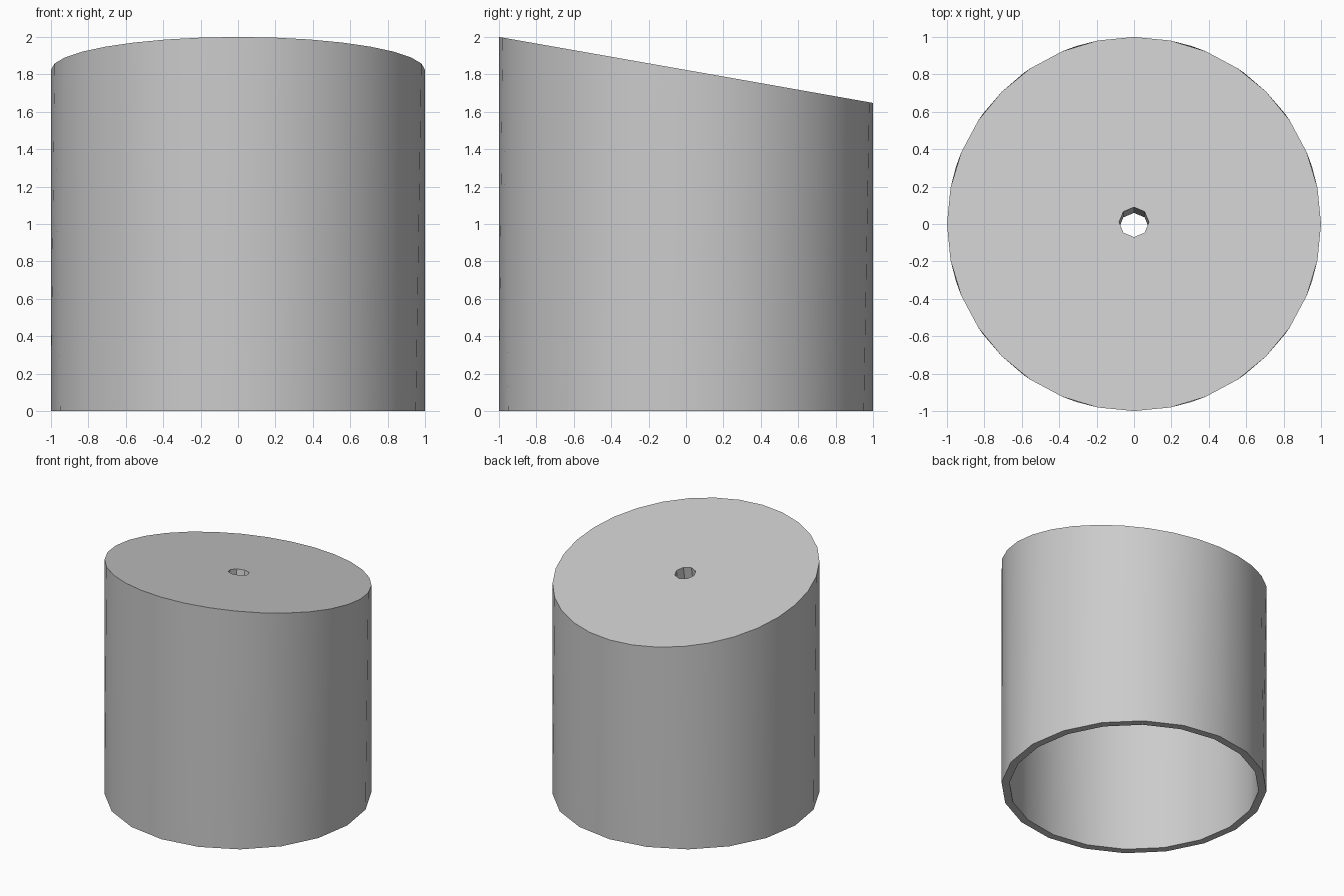
import bpy, bmesh
from math import cos, sin, tan, pi, radians

cube = bpy.data.objects.get("Cube")
if cube:
    bpy.data.objects.remove(cube, do_unlink=True)

TILT = radians(10)
OUTER, INNER, HOLE = 1.0, 0.94, 0.08
MID = 2.0 - tan(TILT)      # height of the sloping top on the axis
CAP = 0.18                 # vertical thickness of the sloping top

bm = bmesh.new()


def ring(radius, sides, height, slope=0.0, shift=0.0):
    """Ring of vertices lying on a level or sloping plane."""
    verts = []
    for i in range(sides):
        a = 2 * pi * i / sides
        y = radius * sin(a) + shift
        verts.append(bm.verts.new((radius * cos(a), y, height - y * slope)))
    return verts


def join(a, b):
    """Skin two rings that may have different side counts."""
    n, m = len(a), len(b)
    i = j = 0
    while i < n or j < m:
        p, q = a[i % n], b[j % m]
        step_a, step_b = (i + 1) * m, (j + 1) * n
        if step_a == step_b:
            bm.faces.new((p, a[(i + 1) % n], b[(j + 1) % m], q))
            i, j = i + 1, j + 1
        elif step_a < step_b:
            bm.faces.new((p, a[(i + 1) % n], q))
            i += 1
        else:
            bm.faces.new((p, b[(j + 1) % m], q))
            j += 1


# Outer wall, sloping top, hole square to the slope, ceiling, inner wall, rim
slope = tan(TILT)
drop = CAP * sin(TILT) * cos(TILT)
rings = [
    ring(OUTER, 20, 0),
    ring(OUTER, 32, MID, slope),
    ring(HOLE, 8, MID, slope, 0.01),
    ring(HOLE, 8, MID - CAP, slope, 0.01 - drop),
    ring(INNER, 32, MID - CAP, slope),
    ring(INNER, 20, 0),
]
for k, r in enumerate(rings):
    join(r, rings[(k + 1) % len(rings)])
bmesh.ops.recalc_face_normals(bm, faces=bm.faces)

mesh = bpy.data.meshes.new("sloped_cup")
bm.to_mesh(mesh)
bm.free()
cup = bpy.data.objects.new("sloped_cup", mesh)
bpy.context.collection.objects.link(cup)

# Plain grey
grey = bpy.data.materials.new("light_grey")
grey.use_nodes = True
colour = (0.6, 0.6, 0.6, 1)
grey.diffuse_color = colour
grey.node_tree.nodes["Principled BSDF"].inputs["Base Color"].default_value = colour
mesh.materials.append(grey)

# Smooth walls, sharp rims
bpy.ops.object.select_all(action='DESELECT')
cup.select_set(True)
bpy.context.view_layer.objects.active = cup
bpy.ops.object.shade_smooth_by_angle(angle=radians(30))
